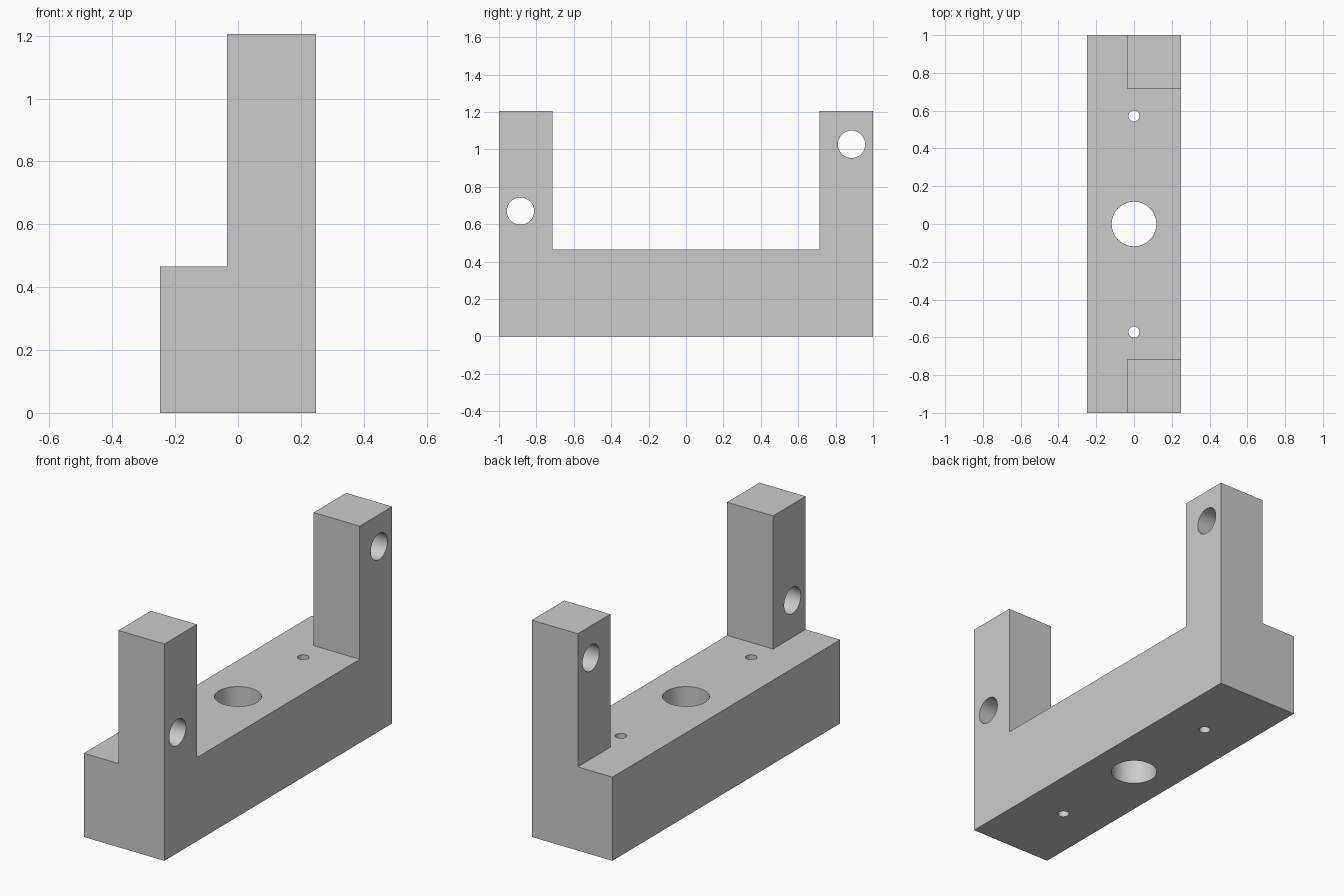
import bpy
import bmesh
import math
from mathutils import Matrix, Vector

cube = bpy.data.objects.get("Cube")
if cube:
    bpy.data.objects.remove(cube, do_unlink=True)

HALF_W, BASE_H, TOP, POST_IN, POST_X = 0.248, 0.465, 1.205, 0.715, -0.035

grey = bpy.data.materials.new("light_grey")
grey.use_nodes = True
colour = (0.6, 0.6, 0.6, 1)
grey.diffuse_color = colour
grey.node_tree.nodes["Principled BSDF"].inputs["Base Color"].default_value = colour


def add_object(name, bm):
    bmesh.ops.recalc_face_normals(bm, faces=bm.faces)
    mesh = bpy.data.meshes.new(name)
    bm.to_mesh(mesh)
    bm.free()
    mesh.materials.append(grey)
    obj = bpy.data.objects.new(name, mesh)
    bpy.context.collection.objects.link(obj)
    return obj


def drill(name, radius, centre, axis, length):
    bm = bmesh.new()
    turn = Matrix.Rotation(math.pi / 2, 4, "Y") if axis == "X" else Matrix()
    bmesh.ops.create_cone(bm, cap_ends=True, segments=64, radius1=radius, radius2=radius,
                          depth=length, matrix=Matrix.Translation(centre) @ turn)
    return add_object(name, bm)


# U-shaped side profile, extruded across the width
bm = bmesh.new()
half = [(1, 0), (1, TOP), (POST_IN, TOP), (POST_IN, BASE_H)]
profile = half + [(-y, z) for y, z in reversed(half)]
face = bm.faces.new([bm.verts.new((-HALF_W, y, z)) for y, z in profile])
side = bmesh.ops.extrude_face_region(bm, geom=[face])
bmesh.ops.translate(bm, vec=Vector((2 * HALF_W, 0, 0)),
                    verts=[v for v in side["geom"] if isinstance(v, bmesh.types.BMVert)])
bracket = add_object("bracket", bm)

# Step that makes the posts narrower than the base
bm = bmesh.new()
bmesh.ops.create_cube(bm, size=1, matrix=Matrix.Translation((POST_X - 0.5, 0, BASE_H + 0.5))
                      @ Matrix.Diagonal((1, 3, 1, 1)))
cutters = [add_object("step_cutter", bm)]

# Vertical holes in the base, cross holes in the posts
cutters += [
    drill("centre_hole_cutter", 0.118, (0, 0, 0.2), "Z", 1),
    drill("front_screw_hole_cutter", 0.029, (0, -0.572, 0.2), "Z", 1),
    drill("back_screw_hole_cutter", 0.029, (0, 0.572, 0.2), "Z", 1),
    drill("front_post_hole_cutter", 0.073, (0.1, -0.885, 0.67), "X", 1),
    drill("back_post_hole_cutter", 0.073, (0.1, 0.885, 1.027), "X", 1),
]

bpy.context.view_layer.objects.active = bracket
bracket.select_set(True)
for cutter in cutters:
    mod = bracket.modifiers.new(cutter.name, "BOOLEAN")
    mod.operation = "DIFFERENCE"
    mod.solver = "EXACT"
    mod.object = cutter
    bpy.ops.object.modifier_apply(modifier=mod.name)
for cutter in cutters:
    bpy.data.objects.remove(cutter, do_unlink=True)

bpy.ops.object.shade_smooth_by_angle(angle=math.radians(30))
